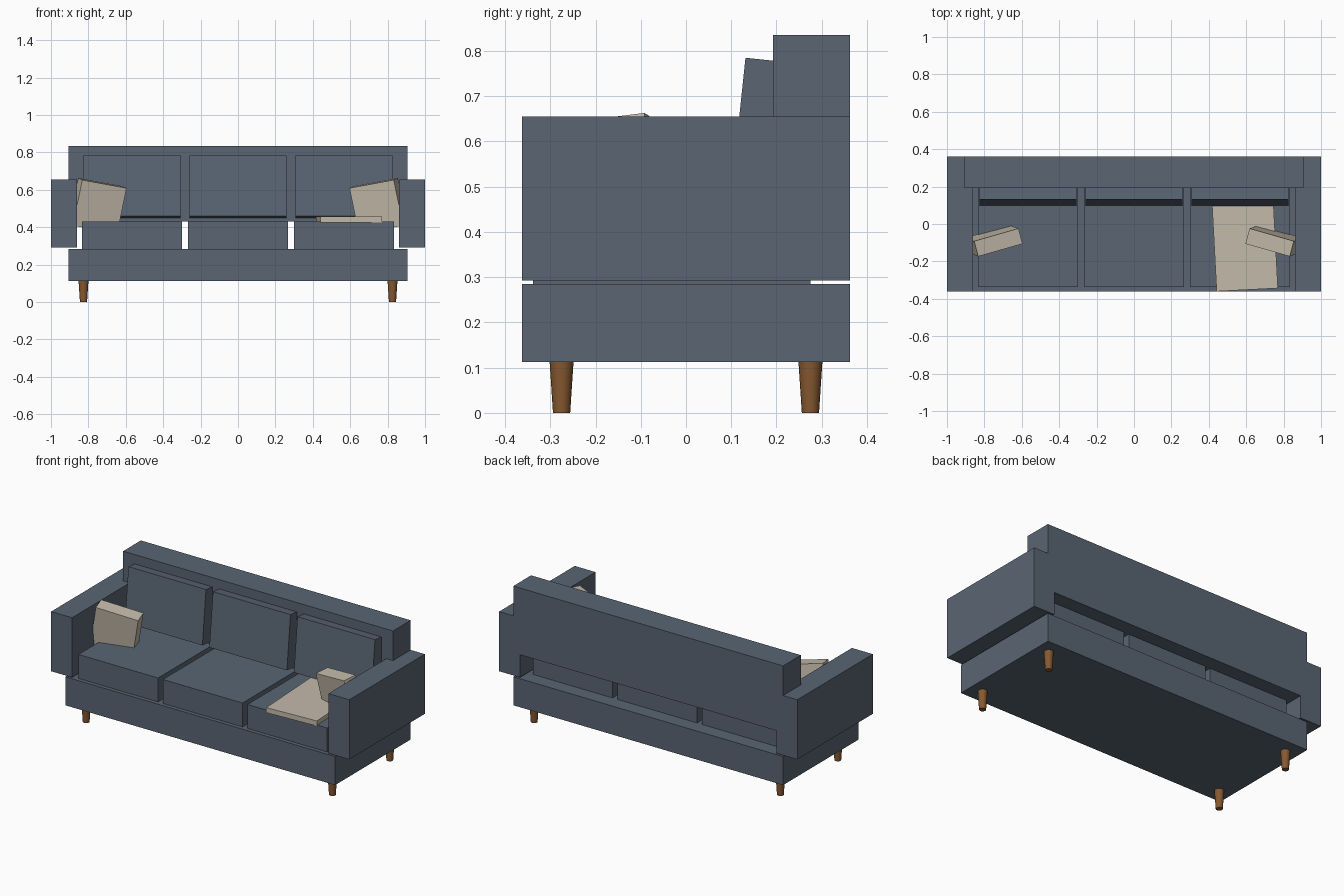
import bpy
from math import radians

if "Cube" in bpy.data.objects:
    bpy.data.objects.remove(bpy.data.objects["Cube"])


def material(name, rgb):
    m = bpy.data.materials.new(name)
    m.diffuse_color = (*rgb, 1)
    m.use_nodes = True
    m.node_tree.nodes["Principled BSDF"].inputs["Base Color"].default_value = m.diffuse_color
    return m


SLATE = material("slate_fabric", (0.10, 0.13, 0.17))
BEIGE = material("beige_fabric", (0.55, 0.49, 0.40))
WOOD = material("wood", (0.24, 0.10, 0.03))


def box(name, center, size, mat, rot=(0, 0, 0)):
    bpy.ops.mesh.primitive_cube_add(size=1, location=center,
                                    rotation=[radians(a) for a in rot])
    ob = bpy.context.object
    ob.name = name
    ob.scale = size
    bpy.ops.object.transform_apply(location=False, rotation=False, scale=True)
    ob.data.materials.append(mat)
    return ob


# Base and backrest
box("base", (0, 0, 0.1985), (1.81, 0.724, 0.173), SLATE)
box("backrest", (0, 0.277, 0.6325), (1.81, 0.17, 0.405), SLATE)

# Three seat cushions and leaning back cushions
for x, side in ((-0.567, "left"), (0, "middle"), (0.567, "right")):
    box(side + "_seat_cushion", (x, -0.0315, 0.3575), (0.534, 0.613, 0.145), SLATE)
    box(side + "_back_cushion", (x, 0.174, 0.616), (0.52, 0.12, 0.327), SLATE, (-6, 0, 0))

# Mirrored arms, throw pillows and legs
for s, side in ((-1, "left"), (1, "right")):
    box(side + "_arm", (s * 0.93, 0, 0.474), (0.14, 0.724, 0.362), SLATE)
    box(side + "_throw_pillow", (s * 0.75, -0.09, 0.514), (0.25, 0.085, 0.25),
        BEIGE, (7, -s * 10, -s * 16))
    for y, end in ((-0.275, "front"), (0.275, "back")):
        bpy.ops.mesh.primitive_cone_add(vertices=16, radius1=0.019, radius2=0.0265,
                                        depth=0.113, location=(s * 0.826, y, 0.0565))
        leg = bpy.context.object
        leg.name = f"{end}_{side}_leg"
        leg.data.materials.append(WOOD)
        bpy.ops.object.shade_smooth_by_angle(angle=radians(40))

# Folded blanket on the right seat
box("folded_blanket", (0.593, -0.112, 0.442), (0.328, 0.48, 0.031), BEIGE, (0, 0, 3))
